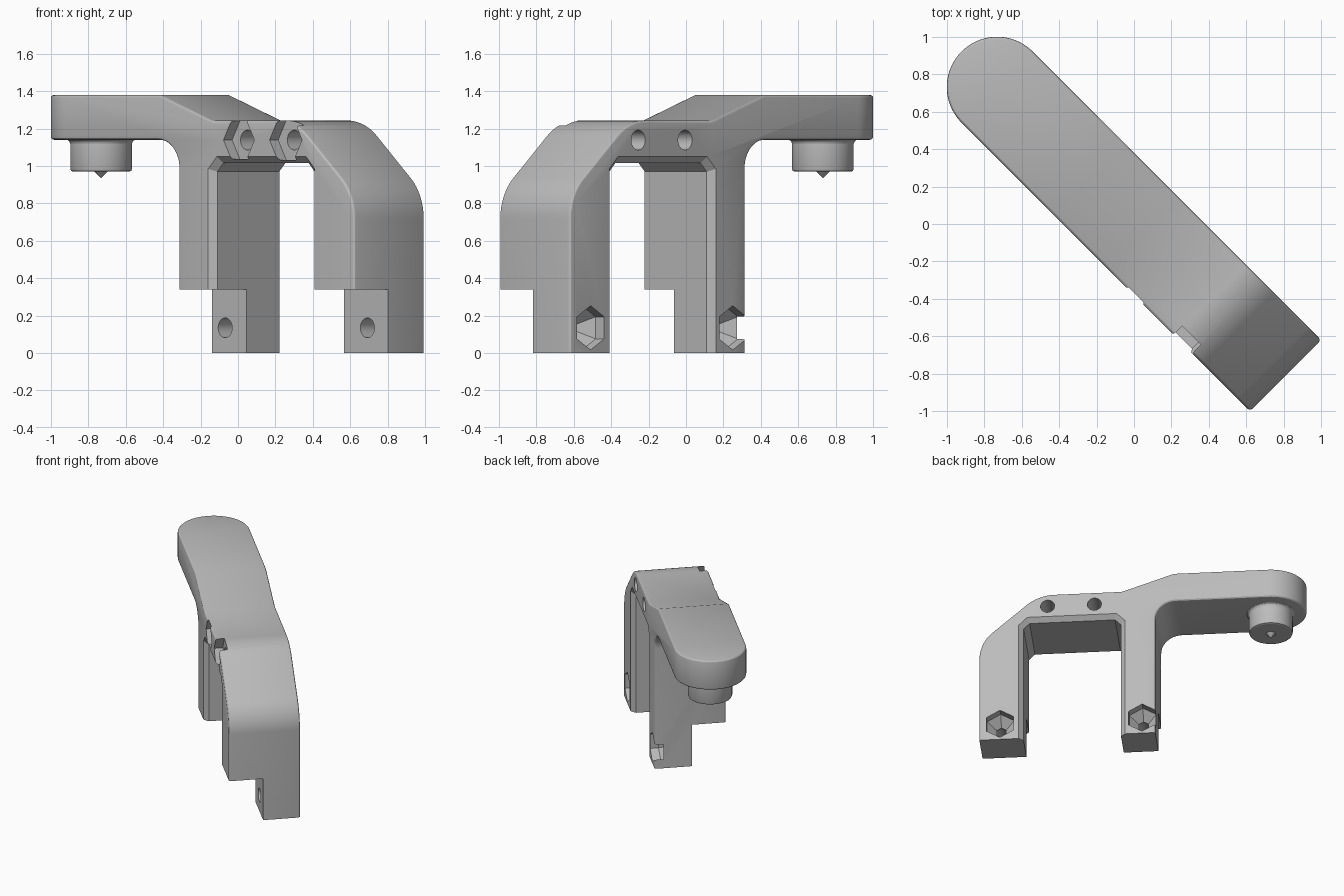
import bpy, bmesh
from math import cos, sin, pi, radians
from mathutils import Matrix, Vector

if "Cube" in bpy.data.objects:
    bpy.data.objects.remove(bpy.data.objects["Cube"])

HALF, TIP, END, TOP = 0.269, -1.035, 1.146, 1.243
TURN = Matrix.Rotation(radians(-45), 4, "Z")

grey = bpy.data.materials.new("plain grey")
grey.use_nodes = True
grey.diffuse_color = (0.5, 0.5, 0.5, 1)
grey.node_tree.nodes["Principled BSDF"].inputs["Base Color"].default_value = grey.diffuse_color


def loft(name, rings):
    """Closed solid through rings that share a point count."""
    bm = bmesh.new()
    loops = [[bm.verts.new(p) for p in ring] for ring in rings]
    n = len(loops[0])
    for a, b in zip(loops, loops[1:]):
        for i in range(n):
            bm.faces.new((a[i], a[(i + 1) % n], b[(i + 1) % n], b[i]))
    bm.faces.new(loops[0])
    bm.faces.new(loops[-1])
    bmesh.ops.recalc_face_normals(bm, faces=bm.faces)
    mesh = bpy.data.meshes.new(name)
    bm.to_mesh(mesh)
    bm.free()
    mesh.materials.append(grey)
    ob = bpy.data.objects.new(name, mesh)
    bpy.context.collection.objects.link(ob)
    return ob


def side(points, y):
    return [(u, y, z) for u, z in points]


def circle(u, z, r, n, start=0.0):
    return [(u + r * cos(start + 2 * pi * i / n), z + r * sin(start + 2 * pi * i / n)) for i in range(n)]


def fillet(a, corner, b, r, n=12):
    """Arc that rounds a profile corner."""
    c = Vector(corner)
    d1, d2 = (Vector(a) - c).normalized(), (Vector(b) - c).normalized()
    half = d1.angle(d2) / 2
    mid = c + (d1 + d2).normalized() * r / sin(half)
    s = c + d1 * r * cos(half) / sin(half) - mid
    e = c + d2 * r * cos(half) / sin(half) - mid
    total = s.angle(e)
    return [tuple(mid + (s * sin(total * (1 - i / n)) + e * sin(total * i / n)) / sin(total))
            for i in range(n + 1)]


def combine(target, tool, operation="DIFFERENCE"):
    mod = target.modifiers.new("cut", "BOOLEAN")
    mod.object, mod.operation, mod.solver = tool, operation, "EXACT"
    bpy.context.view_layer.objects.active = target
    bpy.ops.object.modifier_apply(modifier=mod.name)
    bpy.data.objects.remove(tool)


# Bracket side profile, extruded across its width
shoulder, elbow = (0.70, TOP), (END, 0.85)
profile = [(-1.4, 1.14)]
profile += fillet((-1, 1.14), (-0.184, 1.14), (-0.184, 0), 0.155)
profile += [(-0.184, 0), (END, 0)]
profile += fillet((END, 0), elbow, shoulder, 0.29)
profile += fillet(elbow, shoulder, (0, TOP), 0.32)
profile += [(0.07, TOP), (-0.325, 1.38), (-1.4, 1.38)]
body = loft("bracket", [side(profile, -0.4), side(profile, 0.4)])

# Plan outline with the round arm end
plan = [(TIP - HALF * sin(pi * i / 48), HALF * cos(pi * i / 48)) for i in range(49)]
plan += [(1.4, -HALF), (1.4, HALF)]
combine(body, loft("plan", [[(u, v, z) for u, v in plan] for z in (-0.2, 1.6)]), "INTERSECT")

# Softened outer edges
bm = bmesh.new()
bm.from_mesh(body.data)
edges = [e for e in bm.edges if e.is_manifold and e.calc_face_angle(0) > radians(50)
         and (e.verts[0].co.z + e.verts[1].co.z) / 2 > 0.01]
bmesh.ops.bevel(bm, geom=edges, offset=0.018, segments=3, profile=0.5, affect="EDGES", clamp_overlap=True)
bm.to_mesh(body.data)
bm.free()


# Opening between the legs, flared at both faces
def opening(grow):
    l, r, z = 0.078 - grow, 0.814 + grow, 1.015 + grow
    c = 0.045 + 0.586 * grow - 0.0 * grow
    return [(l, -0.1), (l, z - c), (l + c, z), (r - c, z), (r, z - c), (r, -0.1)]


flare = 0.035
combine(body, loft("opening", [side(opening(g), y) for g, y in (
    (flare, -0.4), (flare, -HALF), (0, flare - HALF), (0, HALF - flare), (flare, HALF), (flare, 0.4))]))

# Step at the lower front of the legs
step = [(-0.5, -0.1), (1.4, -0.1), (1.4, 0.34), (-0.5, 0.34)]
combine(body, loft("step", [side(step, -0.5), side(step, -0.012)]))

# Top bolt holes with hexagonal nut seats in the front
for u, apothem in ((0.276, 0.101), (0.63, 0.106)):
    combine(body, loft("hole", [side(circle(u, 1.139, 0.053, 32), y) for y in (-0.5, 0.5)]))
    seat = circle(u, 1.139, apothem / cos(pi / 6), 6)
    combine(body, loft("seat", [side(seat, -0.5), side(seat, -0.204)]))

# Foot holes with tapered hexagonal seats in the back
for u in (-0.085, 0.99):
    combine(body, loft("hole", [side(circle(u, 0.135, 0.053, 32), y) for y in (-0.1, 0.13)]))
    combine(body, loft("seat", [side(circle(u, 0.135, r, 6, pi / 2), y) for r, y in (
        (0.118, 0.5), (0.118, 0.205), (0.01, 0.10))]))

# Round post with a pointed tip under the arm
outline = [(0.18, 1.16), (0.18, 1.139), (0.17, 1.132), (0.165, 1.12), (0.165, 0.985),
           (0.161, 0.974), (0.15, 0.97), (0.036, 0.97), (0.001, 0.935)]
post = loft("post", [[(u, v, z) for u, v in circle(TIP, 0, r, 64)] for r, z in outline])

for ob in (body, post):
    ob.data.transform(TURN)
    bpy.ops.object.select_all(action="DESELECT")
    ob.select_set(True)
    bpy.context.view_layer.objects.active = ob
    bpy.ops.object.shade_smooth_by_angle(angle=radians(20))
